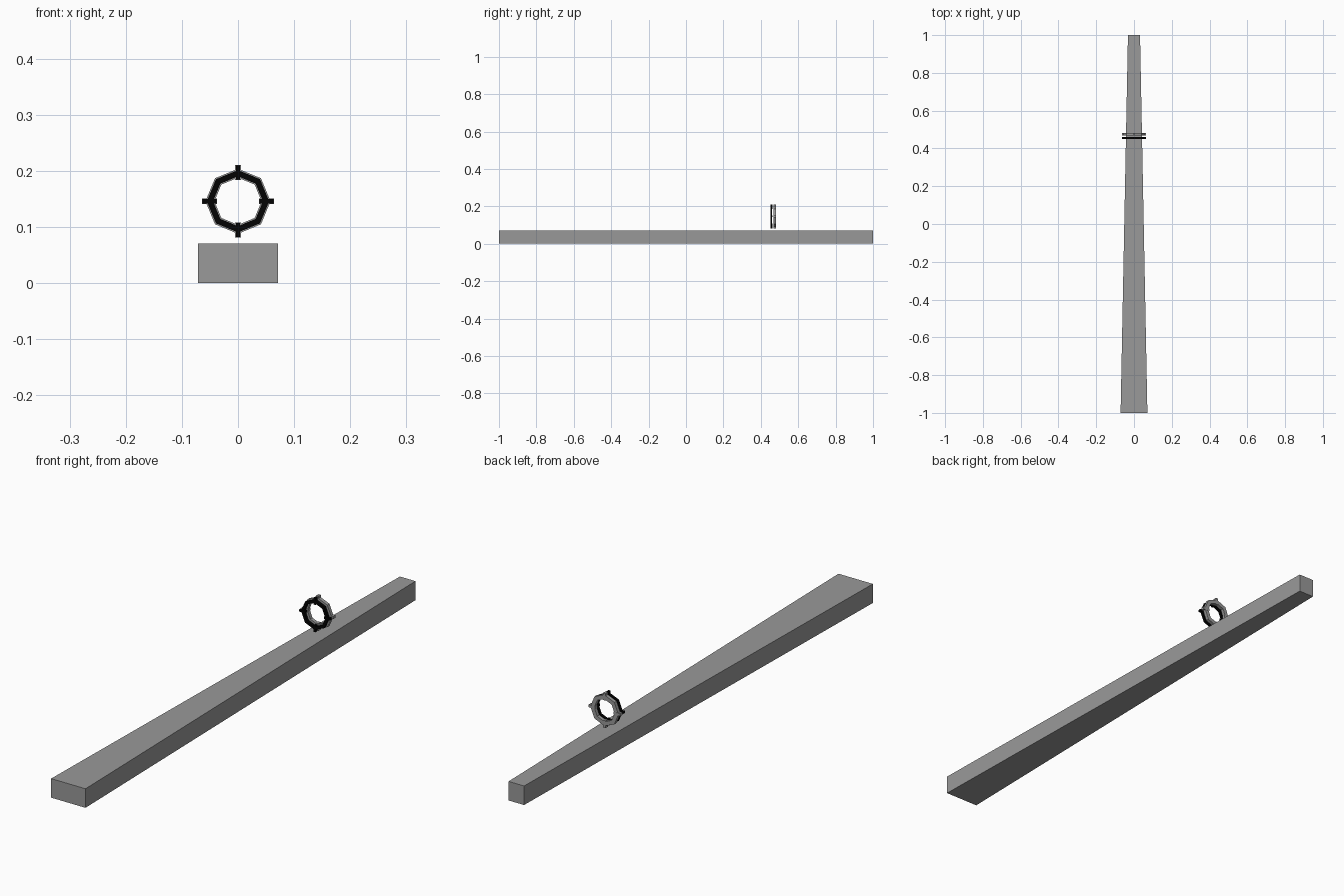
import bpy, bmesh, math
from mathutils import Matrix, Vector

if "Cube" in bpy.data.objects:
    bpy.data.objects.remove(bpy.data.objects["Cube"])

CENTRE_Z = 0.146


def material(name, value):
    m = bpy.data.materials.new(name)
    m.diffuse_color = (value, value, value, 1)
    m.use_nodes = True
    m.node_tree.nodes["Principled BSDF"].inputs["Base Color"].default_value = m.diffuse_color
    return m


black = material("black", 0.001)
dark_grey = material("dark_grey", 0.32)


def finish(name, bm, mat):
    bmesh.ops.recalc_face_normals(bm, faces=bm.faces)
    me = bpy.data.meshes.new(name)
    bm.to_mesh(me)
    bm.free()
    me.materials.append(mat)
    ob = bpy.data.objects.new(name, me)
    bpy.context.collection.objects.link(ob)
    return ob


# Tapered bar: a box narrowed towards the back
bm = bmesh.new()
bmesh.ops.create_cube(bm, size=1)
for v in bm.verts:
    half = 0.071 if v.co.y < 0 else 0.032
    v.co = Vector((math.copysign(half, v.co.x), v.co.y * 2, (v.co.z + 0.5) * 0.071))
finish("tapered_bar", bm, dark_grey)


def sight_ring(name, y0, y1, r_in, r_out, peg_width, peg_length, mat):
    """Eight-sided flat ring with four radial pegs."""
    bm = bmesh.new()
    loops = []
    for i in range(8):
        a = math.radians(45 * i)
        loops.append([bm.verts.new((r * math.cos(a), y, CENTRE_Z + r * math.sin(a)))
                      for r, y in ((r_in, y0), (r_out, y0), (r_out, y1), (r_in, y1))])
    for i in range(8):
        a, b = loops[i], loops[(i + 1) % 8]
        for j in range(4):
            k = (j + 1) % 4
            bm.faces.new((a[j], a[k], b[k], b[j]))
    # Pegs crossing the ring at its four cardinal corners
    for i in range(4):
        m = (Matrix.Translation((0, (y0 + y1) / 2, CENTRE_Z))
             @ Matrix.Rotation(math.pi / 2 * i, 4, 'Y')
             @ Matrix.Translation((0.051, 0, 0))
             @ Matrix.Diagonal((peg_length, y1 - y0 + 0.001, peg_width, 1)))
        bmesh.ops.create_cube(bm, size=1, matrix=m)
    return finish(name, bm, mat)


sight_ring("front_sight_ring", 0.451, 0.461, 0.0445, 0.0555, 0.008, 0.025, black)
sight_ring("rear_sight_ring", 0.468, 0.481, 0.042, 0.058, 0.010, 0.027, dark_grey)
